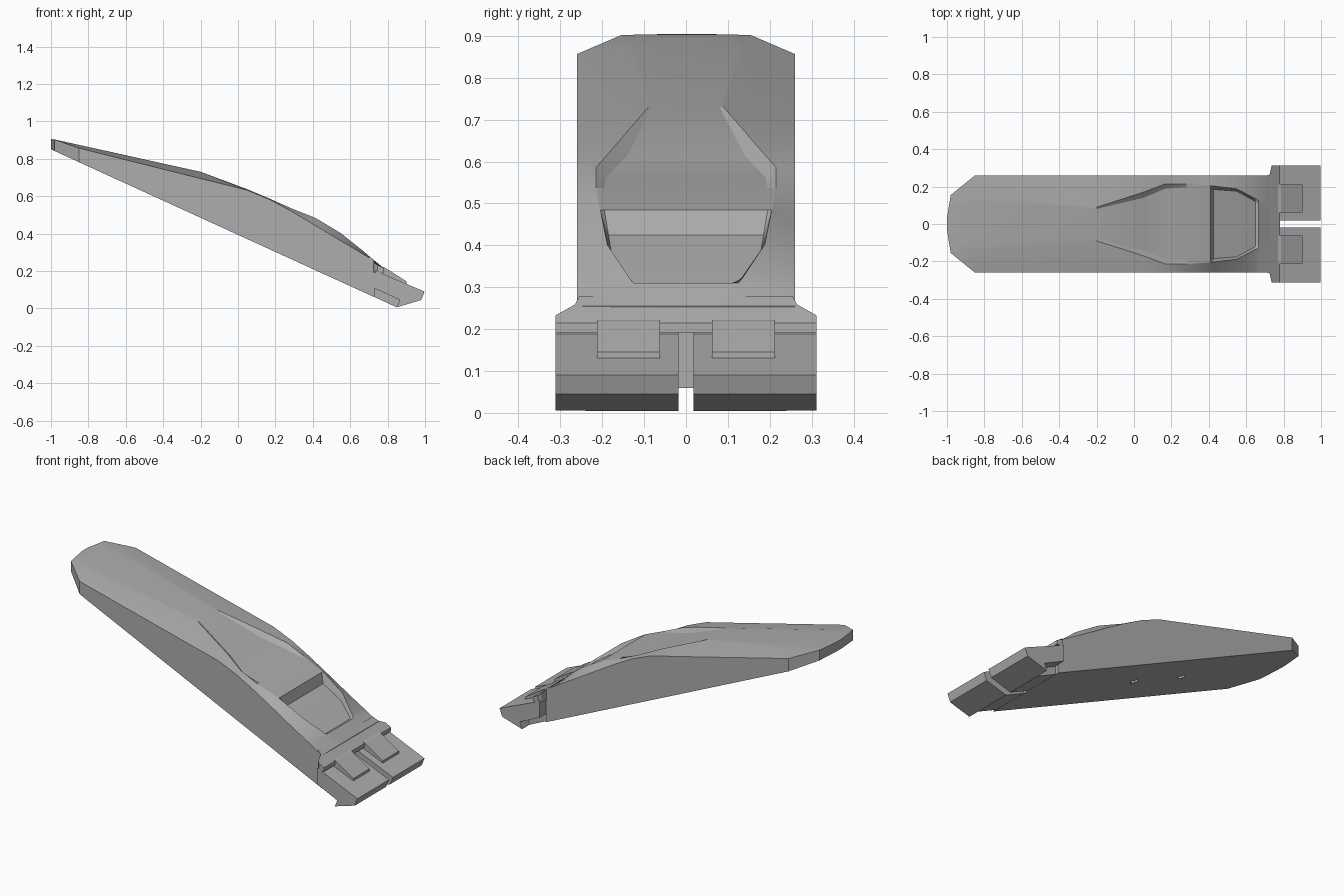
import bpy, bmesh
from mathutils import Vector

old = bpy.data.objects.get("Cube")
if old:
    bpy.data.objects.remove(old, do_unlink=True)

GREY = (0.42, 0.42, 0.42, 1)
mat = bpy.data.materials.new("plain grey")
mat.use_nodes = True
mat.diffuse_color = GREY
mat.node_tree.nodes["Principled BSDF"].inputs["Base Color"].default_value = GREY


def finish(name, bm, smooth=None):
    bmesh.ops.remove_doubles(bm, verts=bm.verts, dist=0.0005)
    bmesh.ops.recalc_face_normals(bm, faces=bm.faces)
    mesh = bpy.data.meshes.new(name)
    bm.to_mesh(mesh)
    bm.free()
    mesh.materials.append(mat)
    obj = bpy.data.objects.new(name, mesh)
    bpy.context.collection.objects.link(obj)
    if smooth:
        bpy.ops.object.select_all(action='DESELECT')
        obj.select_set(True)
        bpy.context.view_layer.objects.active = obj
        bpy.ops.object.shade_smooth_by_angle(angle=smooth)
    return obj


def prism(bm, lower, upper):
    """Close two matching outlines into a solid."""
    a = [bm.verts.new(p) for p in lower]
    b = [bm.verts.new(p) for p in upper]
    bm.faces.new(a)
    bm.faces.new(b)
    n = len(a)
    for i in range(n):
        j = (i + 1) % n
        bm.faces.new((a[i], a[j], b[j], b[i]))


def side_prism(name, profile, y0, y1):
    bm = bmesh.new()
    prism(bm, [(x, y0, z) for x, z in profile], [(x, y1, z) for x, z in profile])
    return finish(name, bm)


def underside(x):
    return 0.85 - (x + 1) * 0.457


# Sloped body: x, then (y, z) of outer edge, raised rim and sunken floor
sections = [
    (-1.00, (0.03, 0.905), (0.02, 0.905), (0.01, 0.905)),
    (-0.98, (0.155, 0.902), (0.12, 0.903), (0.10, 0.903)),
    (-0.85, (0.26, 0.857), (0.14, 0.873), (0.12, 0.874)),
    (-0.20, (0.26, 0.694), (0.09, 0.73), (0.08, 0.73)),
    (0.05, (0.26, 0.632), (0.17, 0.637), (0.14, 0.615)),
    (0.17, (0.26, 0.582), (0.215, 0.586), (0.19, 0.562)),
    (0.28, (0.26, 0.522), (0.215, 0.537), (0.195, 0.537)),
    (0.41, (0.26, 0.445), (0.205, 0.485), (0.195, 0.485)),
    (0.425, (0.26, 0.436), (0.203, 0.477), (0.185, 0.425)),
    (0.55, (0.26, 0.36), (0.188, 0.402), (0.175, 0.362)),
    (0.65, (0.26, 0.302), (0.135, 0.322), (0.12, 0.305)),
    (0.665, (0.26, 0.292), (0.125, 0.31), (0.11, 0.31)),
    (0.73, (0.26, 0.255), (0.09, 0.255), (0.08, 0.255)),
]
bm = bmesh.new()
rings = []
for x, edge, rim, floor in sections:
    half = [(edge[0], underside(x)), edge, rim, floor]
    loop = half + [(-y, z) for y, z in reversed(half)]
    rings.append([bm.verts.new((x, y, z)) for y, z in loop])
for a, b in zip(rings, rings[1:]):
    for i in range(len(a)):
        j = (i + 1) % len(a)
        bm.faces.new((a[i], a[j], b[j], b[i]))
bm.faces.new(rings[0])
bm.faces.new(rings[-1])
body = finish("body", bm, 0.3)

# Two small blind holes in the underside
for x in (0.0, -0.32):
    bm = bmesh.new()
    bmesh.ops.create_cone(bm, cap_ends=True, segments=8, radius1=0.022, radius2=0.022, depth=0.1)
    bmesh.ops.translate(bm, verts=bm.verts, vec=Vector((x, 0, underside(x))))
    cutter = finish("hole_cutter", bm)
    cutter.hide_render = True
    cutter.hide_set(True)
    cutter.display_type = 'WIRE'
    cut = body.modifiers.new("hole", 'BOOLEAN')
    cut.operation = 'DIFFERENCE'
    cut.object = cutter
    bpy.context.view_layer.objects.active = body
    body.select_set(True)
    bpy.ops.object.modifier_apply(modifier=cut.name)
    bpy.data.objects.remove(cutter, do_unlink=True)

# Flared shoulder lip overhanging the feet
plan = [(0.70, 0.255), (0.725, 0.265), (0.733, 0.30), (0.745, 0.312), (0.78, 0.312)]
plan += [(x, -y) for x, y in reversed(plan)]
bm = bmesh.new()
prism(bm, [(x, y, 0.192) for x, y in plan],
      [(x, y, 0.215 + (0.78 - x) * (0.8 if abs(y) < 0.28 else 0.5)) for x, y in plan])
finish("shoulder_lip", bm)

# Feet: sloped slab, hooked lower wedge and raised tongue on each side
slab = [(0.735, 0.20), (0.765, 0.20), (0.765, 0.188), (0.997, 0.09), (0.98, 0.045),
        (0.85, 0.006), (0.865, 0.045), (0.735, 0.105)]
wedge = [(0.72, 0.065), (0.85, 0.005), (0.865, 0.045), (0.73, 0.107)]
tongue = [(0.77, 0.222), (0.785, 0.218), (0.90, 0.145), (0.90, 0.125), (0.77, 0.18)]
for side, name in ((1, "left"), (-1, "right")):
    side_prism(name + "_foot", slab, side * 0.018, side * 0.312)
    side_prism(name + "_foot_wedge", wedge, side * 0.018, side * 0.24)
    side_prism(name + "_foot_tongue", tongue, side * 0.062, side * 0.212)
